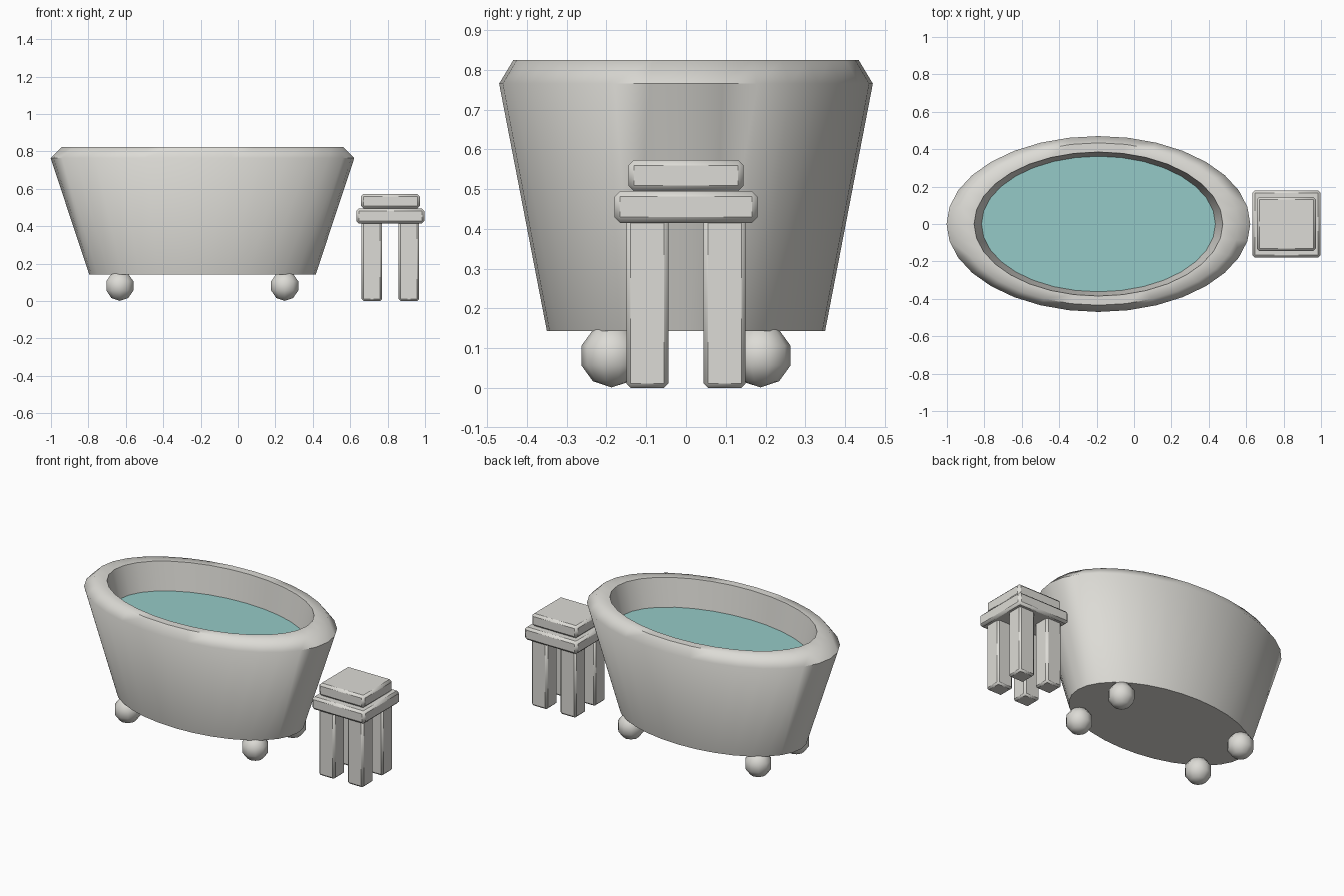
import bpy
import bmesh
import math

cube = bpy.data.objects.get("Cube")
if cube:
    bpy.data.objects.remove(cube, do_unlink=True)


def make_material(name, color):
    mat = bpy.data.materials.new(name)
    mat.use_nodes = True
    mat.diffuse_color = color
    mat.node_tree.nodes["Principled BSDF"].inputs["Base Color"].default_value = color
    return mat


STONE = make_material("warm grey", (0.72, 0.71, 0.67, 1))
WATER = make_material("pale teal water", (0.30, 0.59, 0.57, 1))

TUB_X = -0.19
SIDES = 32


def finish(obj, mat):
    obj.data.materials.append(mat)
    bpy.ops.object.select_all(action="DESELECT")
    obj.select_set(True)
    bpy.context.view_layer.objects.active = obj
    bpy.ops.object.shade_smooth_by_angle(angle=math.radians(58))
    return obj


def oval_loft(name, rings, mat):
    """Skin a stack of ovals (rx, ry, z), capping the first and last."""
    bm = bmesh.new()
    loops = []
    for rx, ry, z in rings:
        turn = [2 * math.pi * i / SIDES for i in range(SIDES)]
        loops.append([bm.verts.new((rx * math.cos(a), ry * math.sin(a), z)) for a in turn])
    for low, high in zip(loops, loops[1:]):
        for i in range(SIDES):
            j = (i + 1) % SIDES
            bm.faces.new((low[i], low[j], high[j], high[i]))
    if len(loops) > 1:
        bm.faces.new(loops[0][::-1])
    bm.faces.new(loops[-1])
    mesh = bpy.data.meshes.new(name)
    bm.to_mesh(mesh)
    bm.free()
    obj = bpy.data.objects.new(name, mesh)
    obj.location.x = TUB_X
    bpy.context.collection.objects.link(obj)
    return finish(obj, mat)


def block(name, center, size, bevel):
    bpy.ops.mesh.primitive_cube_add(size=1, location=center)
    obj = bpy.context.object
    obj.name = name
    obj.scale = size
    bpy.ops.object.transform_apply(location=False, rotation=False, scale=True)
    mod = obj.modifiers.new("chamfered edges", "BEVEL")
    mod.width = bevel
    mod.segments = 1
    return finish(obj, STONE)


# Tub: flared wall, chamfered rim, hollow basin
oval_loft("bathtub", [
    (0.606, 0.35, 0.143),
    (0.812, 0.47, 0.765),
    (0.75, 0.434, 0.825),
    (0.665, 0.385, 0.825),
    (0.527, 0.305, 0.22),
], STONE)

# Water surface inside the basin
oval_loft("water", [(0.626, 0.363, 0.652)], WATER)

# Ball feet
for side, x in (("right", -0.632), ("left", 0.25)):
    for end, y in (("front", -0.187), ("back", 0.187)):
        bpy.ops.mesh.primitive_uv_sphere_add(segments=10, ring_count=5, radius=0.08,
                                             location=(x, y, 0.081))
        foot = bpy.context.object
        foot.name = f"{end}_{side}_foot"
        finish(foot, STONE)

# Stool
STOOL_X = 0.815
block("stool_seat", (STOOL_X, 0, 0.455), (0.365, 0.36, 0.08), 0.014)
block("stool_cushion", (STOOL_X, 0, 0.534), (0.315, 0.29, 0.078), 0.014)
for side, sx in (("right", -1), ("left", 1)):
    for end, sy in (("front", -1), ("back", 1)):
        block(f"stool_{end}_{side}_leg", (STOOL_X + sx * 0.099, sy * 0.097, 0.225),
              (0.11, 0.106, 0.45), 0.011)
